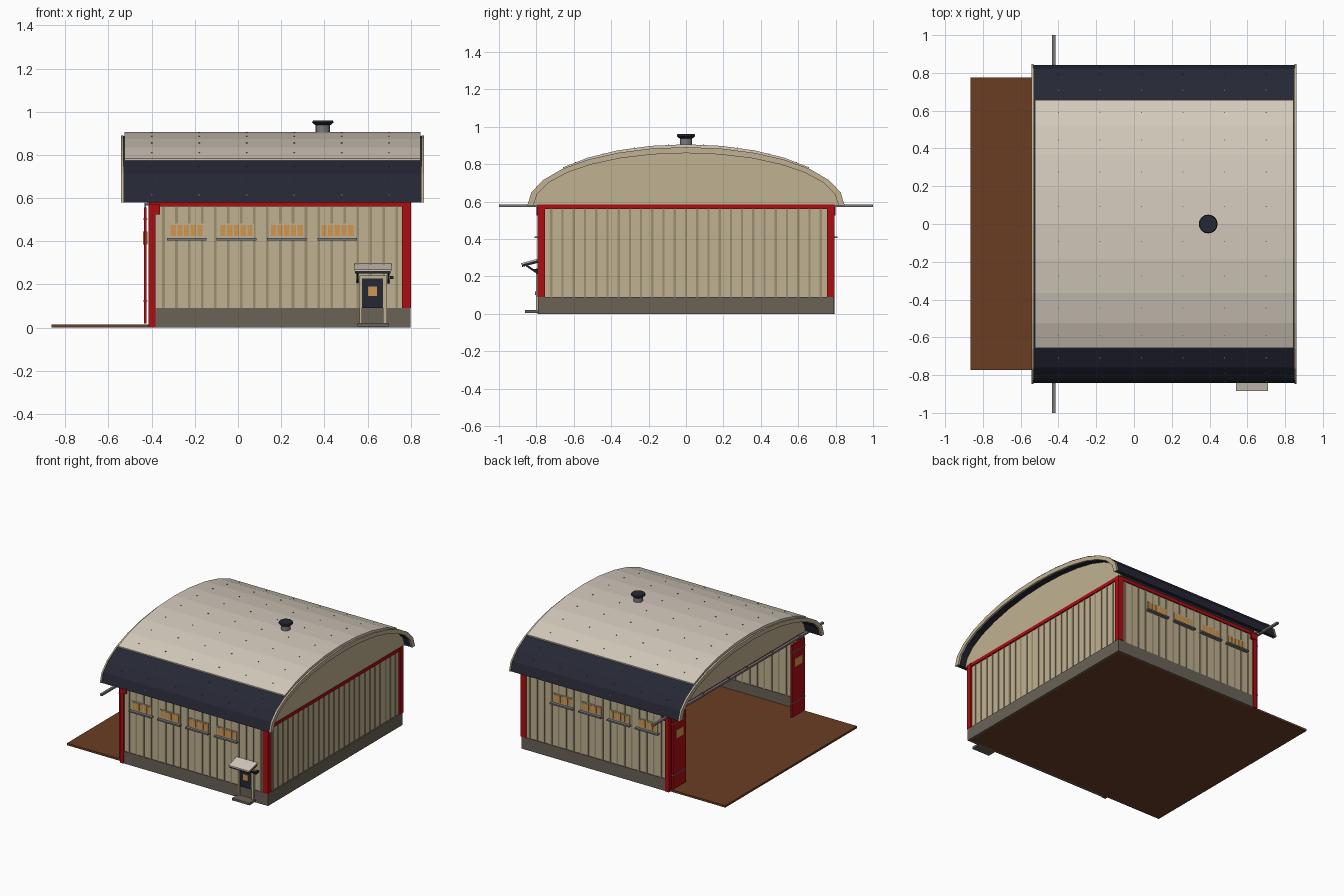
import bpy, bmesh, math
from mathutils import Matrix

if "Cube" in bpy.data.objects:
    bpy.data.objects.remove(bpy.data.objects["Cube"])


def material(name, r, g, b):
    def lin(c):
        c /= 255
        return c / 12.92 if c <= 0.04045 else ((c + 0.055) / 1.055) ** 2.4
    m = bpy.data.materials.new(name)
    m.diffuse_color = (lin(r), lin(g), lin(b), 1)
    m.use_nodes = True
    m.node_tree.nodes["Principled BSDF"].inputs["Base Color"].default_value = m.diffuse_color
    return m


TAN = material("tan cladding", 192, 178, 146)
RIB = material("dark tan rib", 155, 142, 113)
RED = material("red trim", 172, 13, 17)
NAVY = material("navy sheet", 37, 39, 52)
CREAM = material("cream roof", 212, 202, 188)
STONE = material("grey plinth", 106, 98, 86)
BROWN = material("brown floor", 106, 61, 36)
GLASS = material("amber glass", 208, 150, 80)
STEEL = material("steel", 122, 120, 120)


def finish(name, bm, mat):
    bmesh.ops.recalc_face_normals(bm, faces=bm.faces)
    me = bpy.data.meshes.new(name)
    bm.to_mesh(me)
    bm.free()
    me.materials.append(mat)
    ob = bpy.data.objects.new(name, me)
    bpy.context.collection.objects.link(ob)
    return ob


def add_box(bm, x0, x1, y0, y1, z0, z1):
    m = Matrix.Translation(((x0 + x1) / 2, (y0 + y1) / 2, (z0 + z1) / 2))
    bmesh.ops.create_cube(bm, size=1, matrix=m @ Matrix.Diagonal((x1 - x0, y1 - y0, z1 - z0, 1)))


def boxes(name, mat, items):
    bm = bmesh.new()
    for it in items:
        add_box(bm, *it)
    return finish(name, bm, mat)


def both(items):
    """Repeat boxes mirrored across the y axis."""
    return items + [(a, b, -d, -c, e, f) for a, b, c, d, e, f in items]


def prism(name, mat, pts, x0, x1):
    """Extrude a closed (y, z) outline along x."""
    bm = bmesh.new()
    f = bm.faces.new([bm.verts.new((x0, y, z)) for y, z in pts])
    r = bmesh.ops.extrude_face_region(bm, geom=[f])
    vs = [v for v in r["geom"] if isinstance(v, bmesh.types.BMVert)]
    bmesh.ops.translate(bm, verts=vs, vec=(x1 - x0, 0, 0))
    return finish(name, bm, mat)


SEG, BASE = 14, 0.58


def arc(a, b, skip=0):
    out = []
    for i in range(skip, SEG + 1 - skip):
        t = math.pi * (i / SEG - 0.5)
        out.append((a * math.sin(t), BASE + b * math.cos(t)))
    return out


def shell(name, mat, outer, inner, x0, x1):
    """Arched sheet between two (y, z) curves."""
    bm = bmesh.new()
    rows = [[bm.verts.new((x, y, z)) for y, z in c]
            for x, c in ((x0, outer), (x1, outer), (x1, inner), (x0, inner))]
    for k in range(4):
        p, q = rows[k], rows[(k + 1) % 4]
        for i in range(len(p) - 1):
            bm.faces.new((p[i], p[i + 1], q[i + 1], q[i]))
    for i in (0, -1):
        bm.faces.new([r[i] for r in rows])
    return finish(name, bm, mat)


# Floor and plinth
boxes("floor", BROWN, [(-0.865, 0.785, -0.772, 0.775, 0, 0.015)])
boxes("plinth", STONE, both([(-0.385, 0.80, 0.765, 0.79, 0, 0.09)]) +
      [(0.775, 0.80, -0.79, 0.79, 0, 0.09)])

# Clad walls with ribs showing on both faces
boxes("side_walls", TAN, both([(-0.39, 0.79, 0.770, 0.784, 0.09, 0.57)]))
boxes("end_wall", TAN, [(0.776, 0.790, -0.784, 0.784, 0.09, 0.57)])
ribs = []
for i in range(19):
    x = -0.345 + i * 0.06
    ribs += both([(x - 0.006, x + 0.006, 0.766, 0.788, 0.09, 0.56)])
for i in range(25):
    y = (i - 12) * 0.06
    ribs.append((0.772, 0.794, y - 0.006, y + 0.006, 0.09, 0.56))
boxes("wall_ribs", RIB, ribs)

# Red corner posts, post heads and top band
boxes("corner_posts", RED, both([
    (0.76, 0.802, 0.755, 0.795, 0.09, 0.585),
    (-0.415, -0.383, 0.755, 0.795, 0, 0.56),
    (-0.415, -0.362, 0.750, 0.800, 0.525, 0.57)]))
boxes("top_band", RED, both([(-0.41, 0.80, 0.765, 0.793, 0.56, 0.585)]) +
      [(0.77, 0.80, -0.79, 0.79, 0.56, 0.585), (-0.412, -0.385, -0.79, 0.79, 0.56, 0.585)])

# Roof: navy arch, cream top sheet, tan end rings, gables and eave closure
shell("roof_arch", NAVY, arc(0.843, 0.308), arc(0.817, 0.282), -0.532, 0.852)
shell("roof_top_sheet", CREAM, arc(0.84, 0.326, 3), arc(0.838, 0.306, 3), -0.525, 0.845)
for name, x in (("end_ring_left", -0.542), ("end_ring_right", 0.850)):
    shell(name, TAN, arc(0.848, 0.311), arc(0.815, 0.279), x, x + 0.011)
for name, x in (("gable_left", -0.41), ("gable_right", 0.782)):
    prism(name, TAN, arc(0.818, 0.283), x, x + 0.015)
boxes("eave_closure", NAVY, both([(-0.41, 0.79, 0.772, 0.786, 0.585, 0.65)]))

# Roof bolts at the middle of each strip
bm = bmesh.new()
top, low = arc(0.84, 0.326), arc(0.843, 0.308)
for i in range(SEG):
    c = top if 3 <= i < SEG - 3 else low
    y, z = (c[i][0] + c[i + 1][0]) / 2, (c[i][1] + c[i + 1][1]) / 2
    for k in range(6):
        x = -0.40 + k * 0.22
        add_box(bm, x - 0.003, x + 0.003, y - 0.003, y + 0.003, z - 0.003, z + 0.003)
finish("roof_bolts", bm, STEEL)


# Roof vent
def cone(name, mat, r0, r1, z0, z1):
    bm = bmesh.new()
    bmesh.ops.create_cone(bm, cap_ends=True, segments=16, radius1=r0, radius2=r1, depth=z1 - z0,
                          matrix=Matrix.Translation((0.393, 0, (z0 + z1) / 2)))
    return finish(name, bm, mat)


cone("vent_pipe", STEEL, 0.033, 0.033, 0.88, 0.945)
cone("vent_cap_skirt", NAVY, 0.035, 0.050, 0.938, 0.950)
cone("vent_cap", NAVY, 0.050, 0.046, 0.950, 0.960)

# Side windows: frame, five panes and sill in each group
frames, panes, sills = [], [], []
for cx in (-0.238, -0.007, 0.226, 0.460):
    frames.append((cx - 0.080, cx + 0.080, 0.782, 0.790, 0.415, 0.482))
    sills.append((cx - 0.092, cx + 0.092, 0.782, 0.811, 0.404, 0.414))
    for k in range(5):
        x = cx + (k - 2) * 0.031
        panes.append((x - 0.012, x + 0.012, 0.786, 0.793, 0.424, 0.476))
boxes("window_frames", TAN, both(frames))
boxes("window_panes", GLASS, both(panes))
boxes("window_sills", STEEL, both(sills))

# Entrance door with posts, step, sloped canopy and brackets
boxes("entrance_door", NAVY, [(0.575, 0.672, -0.798, -0.78, 0.09, 0.228)])
boxes("entrance_door_pane", GLASS, [(0.603, 0.645, -0.802, -0.797, 0.147, 0.190)])
boxes("entrance_door_handle", STEEL, [(0.583, 0.589, -0.806, -0.797, 0.10, 0.118)])
boxes("entrance_frame", TAN, [(0.562, 0.575, -0.803, -0.78, 0.02, 0.24),
                              (0.672, 0.690, -0.803, -0.78, 0.02, 0.24),
                              (0.562, 0.690, -0.803, -0.78, 0.228, 0.242)])
boxes("entrance_step", STONE, [(0.553, 0.697, -0.862, -0.785, 0.005, 0.021)])
prism("canopy_top", CREAM, [(-0.883, 0.262), (-0.785, 0.288), (-0.785, 0.296), (-0.883, 0.270)],
      0.540, 0.710)
prism("canopy_underside", NAVY, [(-0.878, 0.250), (-0.785, 0.274), (-0.785, 0.288), (-0.878, 0.263)],
      0.543, 0.707)
for name, x in (("canopy_bracket_left", 0.548), ("canopy_bracket_right", 0.692)):
    prism(name, NAVY, [(-0.785, 0.205), (-0.785, 0.220), (-0.850, 0.262), (-0.862, 0.258)],
          x, x + 0.010)
boxes("entrance_lamp", NAVY, [(0.705, 0.720, -0.815, -0.78, 0.225, 0.240)])

# Sliding doors pushed to the sides of the opening, hung on a rail
boxes("door_rail", STEEL, [(-0.434, -0.416, -1.0, 1.0, 0.571, 0.585)])
boxes("rail_brackets", STEEL, both([(-0.430, -0.400, y, y + 0.012, 0.566, 0.590)
                                    for y in (0.10, 0.40, 0.72)]))
boxes("sliding_doors", RED, both([(-0.436, -0.423, 0.62, 0.775, 0.02, 0.556)]))
boxes("sliding_door_panes", GLASS, both([(-0.439, -0.420, 0.655, 0.74, 0.385, 0.445)]))
boxes("sliding_door_bars", STEEL, both([(-0.439, -0.420, 0.62, 0.775, z, z + 0.006)
                                        for z in (0.12, 0.50)]))
boxes("door_hangers", STEEL, both([(-0.433, -0.426, y, y + 0.012, 0.55, 0.575)
                                   for y in (0.645, 0.74)]))
